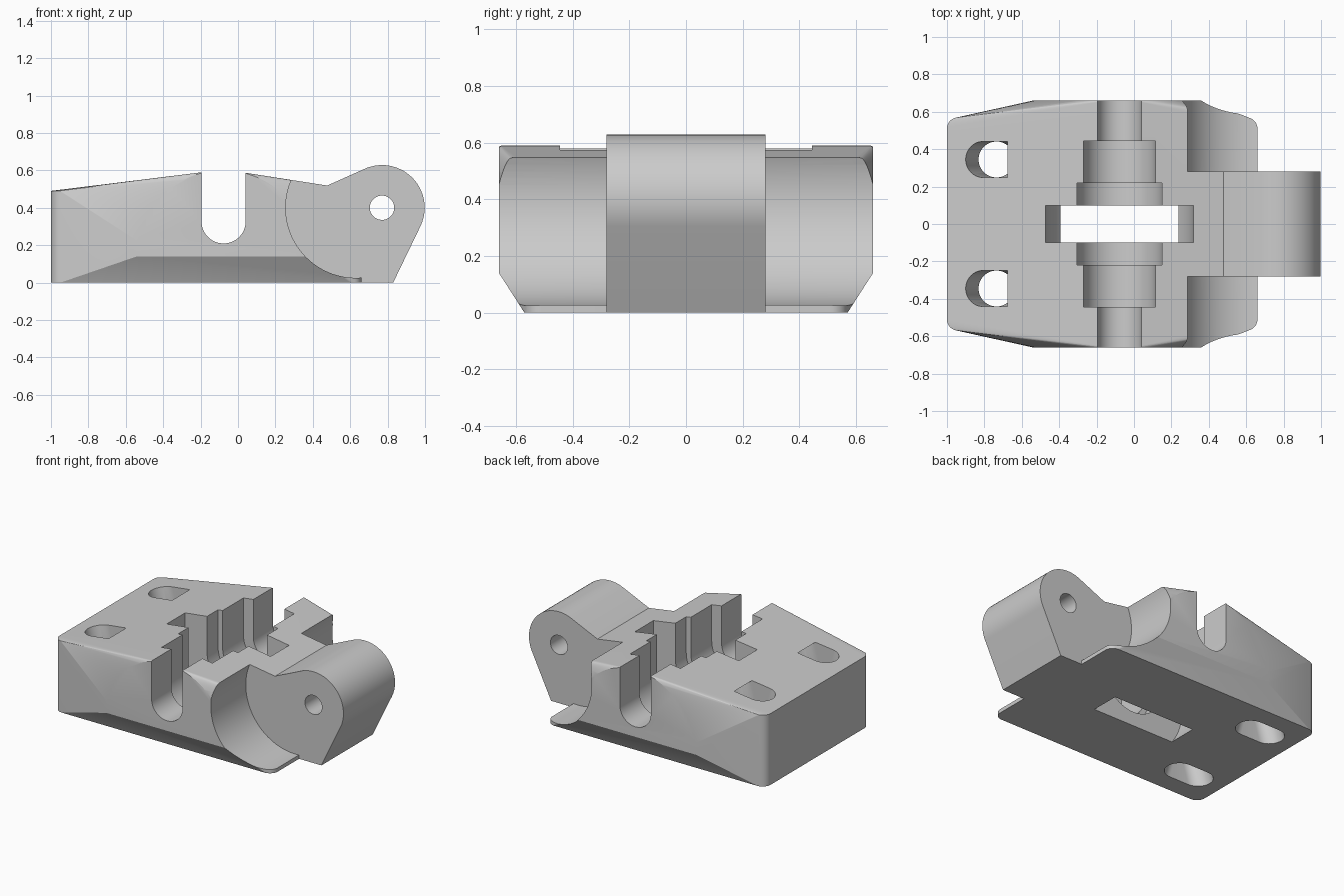
import bpy, bmesh
from math import sin, cos, pi

cube = bpy.data.objects.get("Cube")
if cube:
    bpy.data.objects.remove(cube, do_unlink=True)

grey = bpy.data.materials.new("plain grey")
grey.use_nodes = True
grey.diffuse_color = (0.6, 0.6, 0.6, 1)
grey.node_tree.nodes["Principled BSDF"].inputs["Base Color"].default_value = (0.6, 0.6, 0.6, 1)


def arc(cx, cz, r, a0=0.0, a1=2 * pi, n=72):
    return [(cx + r * cos(a0 + (a1 - a0) * i / n), cz + r * sin(a0 + (a1 - a0) * i / n))
            for i in range(n + 1)]


def along_y(profile, y0, y1):
    return [(x, y, z) for x, z in profile for y in (y0, y1)]


def post(cx, cy, r, z0, z1):
    return [(x, y, z) for x, y in arc(cx, cy, r, n=48) for z in (z0, z1)]


def hull(name, points):
    """Solid convex hull around a set of points."""
    bm = bmesh.new()
    for p in points:
        bm.verts.new(p)
    bmesh.ops.remove_doubles(bm, verts=bm.verts[:], dist=1e-5)
    bmesh.ops.convex_hull(bm, input=bm.verts[:])
    loose = [v for v in bm.verts if not v.link_faces]
    bmesh.ops.delete(bm, geom=loose, context='VERTS')
    bmesh.ops.dissolve_limit(bm, angle_limit=0.002, verts=bm.verts[:], edges=bm.edges[:])
    bmesh.ops.recalc_face_normals(bm, faces=bm.faces[:])
    mesh = bpy.data.meshes.new(name)
    bm.to_mesh(mesh)
    bm.free()
    mesh.materials.append(grey)
    ob = bpy.data.objects.new(name, mesh)
    bpy.context.collection.objects.link(ob)
    return ob


def combine(target, tool, operation):
    """Apply a boolean and throw the tool away."""
    mod = target.modifiers.new("cut", 'BOOLEAN')
    mod.operation = operation
    mod.solver = 'EXACT'
    mod.object = tool
    bpy.context.view_layer.objects.active = target
    bpy.ops.object.modifier_apply(modifier=mod.name)
    bpy.data.objects.remove(tool, do_unlink=True)


# Body: rounded corner posts hulled with a wide half drum
points = along_y(arc(-0.08, 0.14, 0.46, 0, pi), -0.66, 0.66)
for y in (-0.51, 0.51):
    points += post(-0.94, y, 0.06, 0, 0.49)
    points += post(0.60, y, 0.06, 0, 0.49)
body = hull("carriage_body", points)

# Round scoops either side of the hinge lug
for y0, y1 in ((-0.9, -0.28), (0.28, 0.9)):
    combine(body, hull("scoop", along_y(arc(0.63, 0.40, 0.375, n=96), y0, y1)), 'DIFFERENCE')

# Hinge lug with its pin hole
lug = [(0.3, 0), (0.83, 0), (0.3, 0.4), (0.48, 0.52)] + arc(0.77, 0.40, 0.228)
combine(body, hull("hinge_lug", along_y(lug, -0.28, 0.28)), 'UNION')
combine(body, hull("pin_hole", along_y(arc(0.77, 0.40, 0.065), -0.4, 0.4)), 'DIFFERENCE')

# Stepped shaft channel and the wheel pocket, all open at the top
for r, cz, half in ((0.118, 0.327, 0.9), (0.193, 0.327, 0.445),
                    (0.228, 0.327, 0.218), (0.395, 0.238, 0.1)):
    profile = arc(-0.077, cz, r) + [(-0.077 - r, 1), (-0.077 + r, 1)]
    combine(body, hull("channel", along_y(profile, -half, half)), 'DIFFERENCE')

# Mounting slots that narrow to a round hole halfway down
WAIST = 0.26
for y in (-0.345, 0.345):
    for z_end in (-0.01, 0.53):
        slot = post(-0.735, y, 0.096, WAIST, WAIST)
        for dx in (-0.077, 0.077):
            slot += post(-0.735 + dx, y, 0.096, z_end, z_end)
        combine(body, hull("slot", slot), 'DIFFERENCE')

# Smooth curved faces, keep edges crisp
bpy.ops.object.select_all(action='DESELECT')
body.select_set(True)
bpy.context.view_layer.objects.active = body
bpy.ops.object.shade_smooth_by_angle(angle=0.35)
